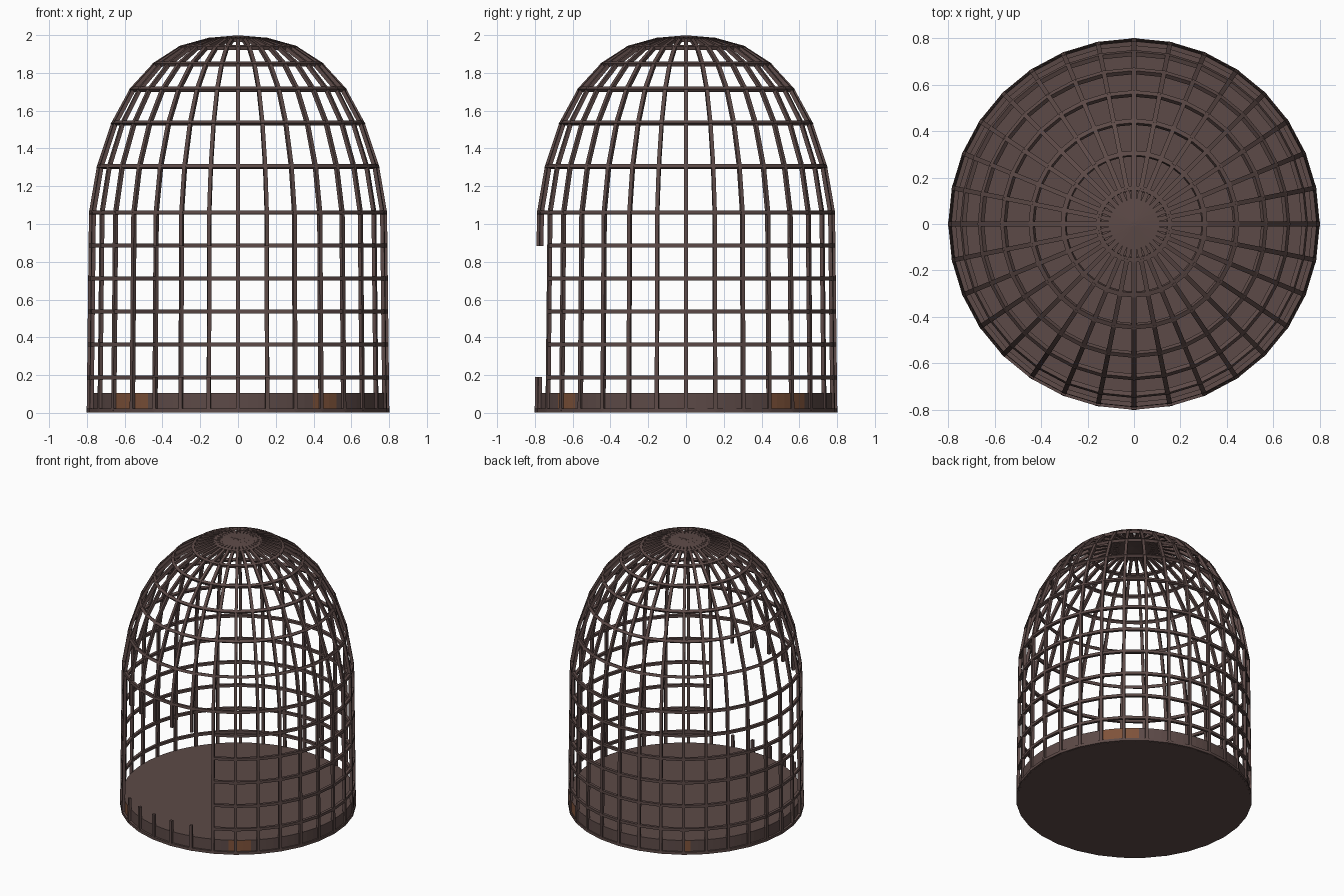
import bpy, bmesh, math
from mathutils import Vector, Matrix

if "Cube" in bpy.data.objects:
    bpy.data.objects.remove(bpy.data.objects["Cube"])

SEG = 32
W = 0.02          # bar thickness
STEP = 2 * math.pi / SEG


def material(name, col):
    m = bpy.data.materials.new(name)
    m.diffuse_color = (*col, 1)
    m.use_nodes = True
    m.node_tree.nodes["Principled BSDF"].inputs["Base Color"].default_value = m.diffuse_color
    return m


iron = material("dark_brown_iron", (0.108, 0.068, 0.063))
rust = material("rust_orange", (0.21, 0.085, 0.042))


def finish(name, bm, mats):
    bmesh.ops.recalc_face_normals(bm, faces=bm.faces)
    me = bpy.data.meshes.new(name)
    bm.to_mesh(me)
    bm.free()
    ob = bpy.data.objects.new(name, me)
    bpy.context.collection.objects.link(ob)
    for m in mats:
        me.materials.append(m)
    return ob


def bar(bm, a, b):
    """Square bar from a to b, one side facing outwards from the cage."""
    d = (b - a).normalized()
    mid = (a + b) / 2
    out = Vector((mid.x, mid.y, max(0, mid.z - 1.0)))
    side = d.cross(out).normalized()
    up = side.cross(d)
    m = Matrix((side, up, d)).transposed().to_4x4()
    m.translation = mid
    size = Matrix.Diagonal((W, W, (b - a).length + 0.004, 1))
    bmesh.ops.create_cube(bm, size=1, matrix=m @ size)


# Cage profile (radius, height): tapered wall then dome
wall = [(0.791 - 0.012 * i / 6, 0.013 + 1.048 * i / 6) for i in range(7)]
dome = [(0.737, 1.305), (0.66, 1.535), (0.563, 1.713), (0.441, 1.846),
        (0.304, 1.934), (0.154, 1.976)]
profile = wall + dome
apex = Vector((0, 0, 1.989))


def point(ring, k):
    r, z = profile[ring]
    return Vector((r * math.cos(k * STEP), r * math.sin(k * STEP), z))


# Doorway in the front left: columns between these two bars, rings 1 to 5
DOOR_A, DOOR_B = 20, 26      # 225 and 292.5 degrees

# Vertical bars, leaving short stubs above and below the doorway
bm = bmesh.new()
for k in range(SEG):
    for i in range(len(profile) - 1):
        if DOOR_A < k < DOOR_B and 1 <= i < 5:
            continue
        bar(bm, point(i, k), point(i + 1, k))
    bar(bm, point(len(profile) - 1, k), apex)
finish("vertical_bars", bm, [iron])

# Horizontal hoops, cut open at the doorway
bm = bmesh.new()
for i in range(len(profile)):
    for k in range(SEG):
        if DOOR_A <= k < DOOR_B and 1 <= i <= 5:
            continue
        bar(bm, point(i, k), point(i, k + 1))
finish("hoops", bm, [iron])

# Base drum with a few rusty panels around its rim
bm = bmesh.new()
bmesh.ops.create_cone(bm, cap_ends=True, segments=96, radius1=0.787,
                      radius2=0.787, depth=0.10,
                      matrix=Matrix.Translation((0.003, 0.003, 0.055)))
patches = [(33, 54), (122, 128), (213, 231), (302, 310)]
for f in bm.faces:
    if abs(f.normal.z) < 0.5:
        c = f.calc_center_median()
        ang = math.degrees(math.atan2(c.y, c.x)) % 360
        f.material_index = int(any(a <= ang <= b for a, b in patches))
finish("base_drum", bm, [iron, rust])

# Thin floor plate closing the bottom
bm = bmesh.new()
bmesh.ops.create_cone(bm, cap_ends=True, segments=SEG, radius1=0.79,
                      radius2=0.79, depth=0.008,
                      matrix=Matrix.Translation((0, 0, 0.006)))
finish("floor_plate", bm, [iron])
